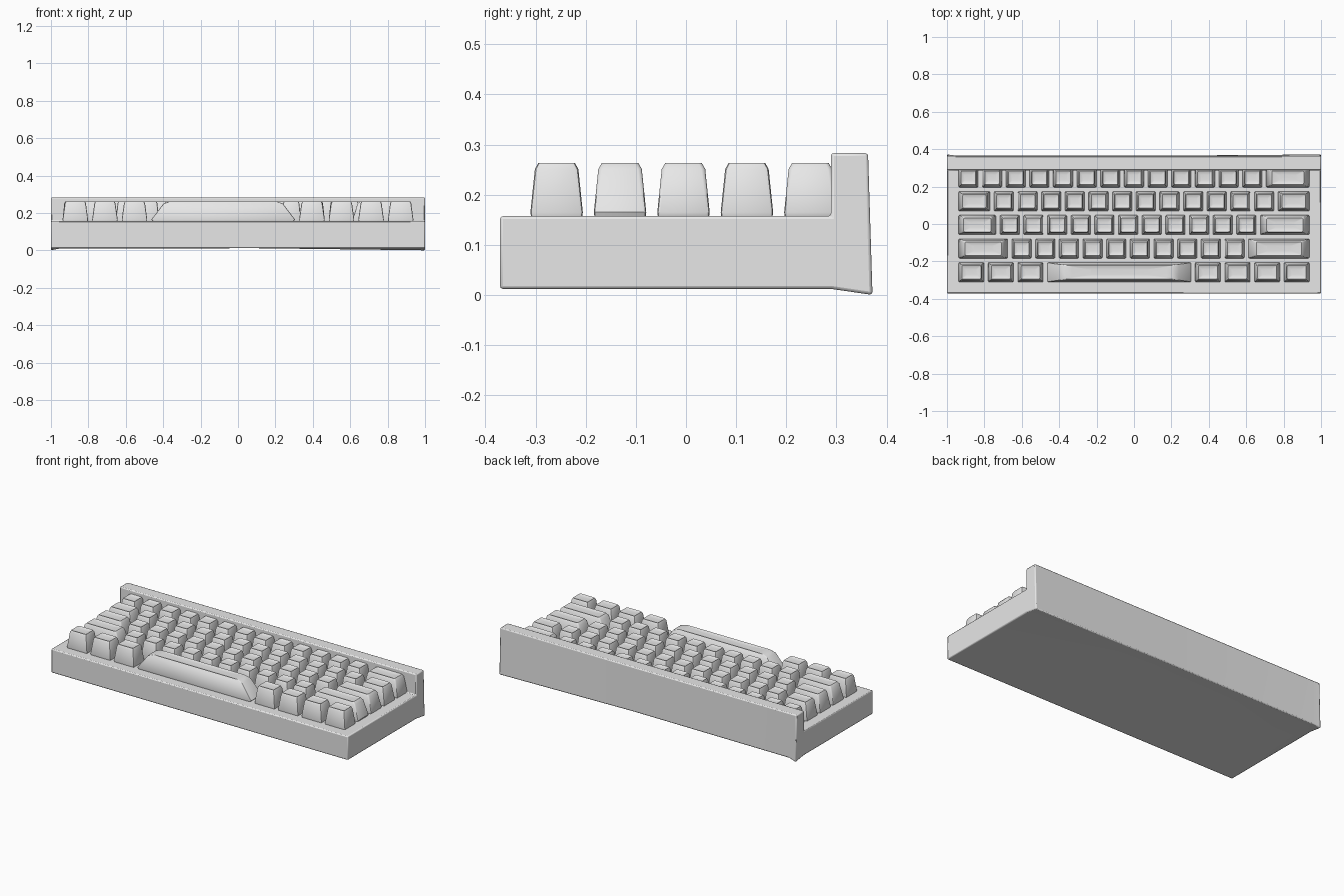
import bpy, bmesh, math

cube = bpy.data.objects.get("Cube")
if cube:
    bpy.data.objects.remove(cube)

grey = bpy.data.materials.new("plain grey")
grey.use_nodes = True
grey.diffuse_color = (0.8, 0.8, 0.8, 1)
grey.node_tree.nodes["Principled BSDF"].inputs["Base Color"].default_value = (0.8, 0.8, 0.8, 1)

UNIT = 0.1265      # key pitch
GAP = 0.022        # space between neighbouring keys
DECK = 0.157       # height of the deck under the keys
parts = []


def loft(name, rings):
    """Skin a list of equal-length point rings and close both ends."""
    bm = bmesh.new()
    loops = [[bm.verts.new(p) for p in ring] for ring in rings]
    n = len(loops[0])
    for a, b in zip(loops, loops[1:]):
        for i in range(n):
            j = (i + 1) % n
            bm.faces.new((a[i], a[j], b[j], b[i]))
    bm.faces.new(loops[0][::-1])
    bm.faces.new(loops[-1])
    bmesh.ops.recalc_face_normals(bm, faces=bm.faces)
    mesh = bpy.data.meshes.new(name)
    bm.to_mesh(mesh)
    bm.free()
    mesh.materials.append(grey)
    obj = bpy.data.objects.new(name, mesh)
    bpy.context.collection.objects.link(obj)
    parts.append(obj)
    return obj


def rounded_rect(cx, cy, hx, hy, z, r):
    """Rectangle outline with three points on each corner."""
    pts = []
    for k, (sx, sy) in enumerate([(1, 1), (-1, 1), (-1, -1), (1, -1)]):
        for step in range(3):
            a = math.radians(90 * k + 45 * step)
            pts.append((cx + sx * (hx - r) + r * math.cos(a),
                        cy + sy * (hy - r) + r * math.sin(a), z))
    return pts


def keycap(name, cx, cy, units):
    """Tapered cap with a short skirt, softened rim and shallow dish."""
    hx, hy = (units * UNIT - GAP) / 2, (UNIT - GAP) / 2
    # scale along x, scale along y, height, corner radius
    levels = [(0.98, 0.98, 0, 0.006), (1, 1, 0.008, 0.006),
              (0.83, 0.83, 0.094, 0.008), (0.74, 0.70, 0.106, 0.007),
              (0.66, 0.60, 0.103, 0.006), (0.40, 0.30, 0.101, 0.004)]
    loft(name, [rounded_rect(cx, cy, hx * fx, hy * fy, DECK + z, r)
                for fx, fy, z, r in levels])


def case_section(x, foot):
    """Side outline of the case; foot pulls the rear lower corner out."""
    return [(x, y, z) for y, z in [
        (-0.371, 0.012), (-0.371, DECK), (0.289, DECK), (0.289, 0.283),
        (0.363, 0.283), (0.365 + 0.007 * foot, 0.012 - 0.012 * foot),
        (0.29, 0.012)]]


# Case with a raised rear wall and dropped rear corners
case = loft("case", [case_section(x, foot) for x, foot in
                     [(-1, 1), (-0.95, 0.1), (0.1, 0), (1, 1)]])
bevel = case.modifiers.new("soft edges", "BEVEL")
bevel.width = 0.006
bevel.segments = 2
bevel.limit_method = "ANGLE"
bevel.angle_limit = math.radians(50)

# Key rows from rear to front, as widths in key units
rows = [[1] * 13 + [2],
        [1.5] + [1] * 12 + [1.5],
        [1.75] + [1] * 11 + [2.25],
        [2.25] + [1] * 10 + [2.75],
        [1.25] * 3 + [6.25] + [1.25] * 4]
for r, widths in enumerate(rows):
    x = -7.5 * UNIT
    y = 0.248 - r * UNIT
    for c, units in enumerate(widths):
        name = "space_bar" if units > 6 else f"key_row{r + 1}_{c + 1}"
        keycap(name, x + units * UNIT / 2, y, units)
        x += units * UNIT

# Smooth shading with sharp creases
for obj in bpy.context.selected_objects:
    obj.select_set(False)
for obj in parts:
    obj.select_set(True)
bpy.context.view_layer.objects.active = case
bpy.ops.object.shade_smooth_by_angle(angle=math.radians(35))
